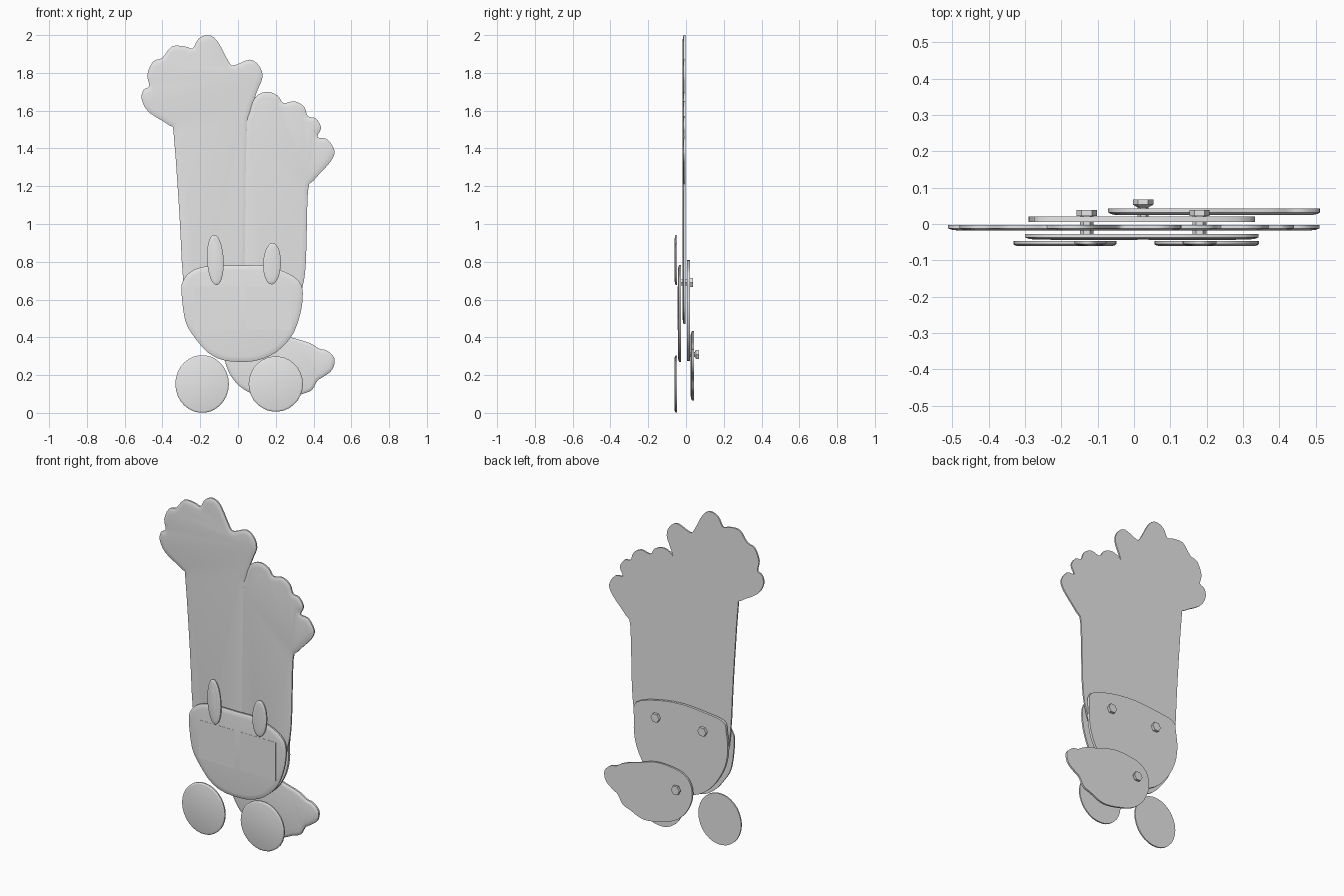
import bpy
import bmesh
import math
from mathutils import Vector

default_cube = bpy.data.objects.get("Cube")
if default_cube:
    bpy.data.objects.remove(default_cube, do_unlink=True)

grey = bpy.data.materials.new("plain light grey")
grey.use_nodes = True
grey.diffuse_color = (0.8, 0.8, 0.8, 1)
grey.node_tree.nodes["Principled BSDF"].inputs["Base Color"].default_value = grey.diffuse_color


def finish(bm, name, angle=40):
    """Turn a bmesh into a shaded object."""
    bmesh.ops.recalc_face_normals(bm, faces=bm.faces)
    mesh = bpy.data.meshes.new(name)
    bm.to_mesh(mesh)
    bm.free()
    mesh.materials.append(grey)
    obj = bpy.data.objects.new(name, mesh)
    bpy.context.collection.objects.link(obj)
    bpy.ops.object.select_all(action='DESELECT')
    obj.select_set(True)
    bpy.context.view_layer.objects.active = obj
    bpy.ops.object.shade_smooth_by_angle(angle=math.radians(angle))
    return obj


def smooth_outline(points, steps):
    """Closed rounded curve through points given in hundredths (x, z)."""
    pts = [Vector(p) / 100 for p in points]
    count = len(pts)
    result = []
    for i in range(count):
        a, b, c, d = (pts[(i + k) % count] for k in (-1, 0, 1, 2))
        for s in range(steps):
            t = s / steps
            result.append((2 * b + (c - a) * t + (2 * a - 5 * b + 4 * c - d) * t ** 2
                           + (3 * b - a - 3 * c + d) * t ** 3) / 2)
    return result


def plate(name, points, front, back, rim=0.0, steps=3):
    """Flat-backed plate with an optional rounded rim on its front."""
    outline = smooth_outline(points, steps) if steps > 1 else [Vector(p) / 100 for p in points]
    bm = bmesh.new()
    depth = back - front
    wall = front + depth * 0.4 if rim else front
    rear = [bm.verts.new((p.x, back, p.y)) for p in outline]
    fore = [bm.verts.new((p.x, wall, p.y)) for p in outline]
    bm.faces.new(rear)
    cap = bm.faces.new(fore)
    for i in range(len(outline)):
        j = (i + 1) % len(outline)
        bm.faces.new((rear[i], rear[j], fore[j], fore[i]))
    bmesh.ops.recalc_face_normals(bm, faces=bm.faces)
    if rim:
        for width, level in ((rim * 0.35, 0.15), (rim * 0.65, 0.0)):
            bmesh.ops.inset_region(bm, faces=[cap], thickness=width, use_even_offset=False)
            for v in cap.verts:
                v.co.y = front + depth * level
    return finish(bm, name)


def ellipse(cx, cz, rx, rz, tilt=0.0, sides=10):
    """Outline points of a leaning oval, in hundredths."""
    lean = math.radians(tilt)
    pts = []
    for i in range(sides):
        a = math.tau * i / sides
        u, w = rx * math.cos(a), rz * math.sin(a)
        pts.append((cx + u * math.cos(lean) + w * math.sin(lean),
                    cz - u * math.sin(lean) + w * math.cos(lean)))
    return pts


def bolt(name, x, z, rings):
    """Six-sided bolt along y from (y, radius) rings."""
    bm = bmesh.new()
    loops = []
    for y, radius in rings:
        loops.append([bm.verts.new((x + radius * math.cos(math.tau * i / 6), y,
                                    z + radius * math.sin(math.tau * i / 6))) for i in range(6)])
    for low, high in zip(loops, loops[1:]):
        for i in range(6):
            j = (i + 1) % 6
            bm.faces.new((low[i], low[j], high[j], high[i]))
    bm.faces.new(loops[0])
    bm.faces.new(loops[-1])
    finish(bm, name, 20)


# Tall raised arms with scalloped hands, side by side in one layer
plate("right_arm", [
    (-13, 47), (-25, 54), (-29, 70), (-31, 105), (-34, 147), (-36, 152), (-47, 159),
    (-51, 166), (-50, 171), (-47, 173), (-48, 179), (-45, 186), (-40, 188), (-35, 194),
    (-28, 194), (-24, 193), (-21, 198), (-16, 200), (-11, 197), (-5, 186), (-2, 184),
    (6, 187), (11, 184), (13, 178), (10, 170), (6, 158), (5, 147), (4, 78), (0, 54)],
    -0.018, -0.003, 0.028)
plate("left_arm", [
    (18, 47), (7, 54), (3, 78), (4, 147), (6, 159), (9, 167), (15, 170), (21, 168),
    (24, 164), (30, 165), (35, 162), (37, 157), (41, 156), (44, 151), (42, 146),
    (47, 145), (51, 139), (49, 133), (40, 123), (37, 117), (36, 81), (34, 66), (29, 53)],
    -0.018, -0.003, 0.028)

# Front and rear body shells
plate("front_body", [
    (-30, 65), (-29, 70), (-26, 74), (-20, 77), (-10, 78), (2, 78), (14, 78), (24, 75),
    (31, 71), (34, 66), (34, 58), (32, 49), (28, 40), (20, 32), (11, 28), (2, 27),
    (-8, 28), (-16, 32), (-23, 40), (-28, 49)], -0.043, -0.027, 0.028)
plate("rear_body", [
    (-29, 62), (-28, 72), (-26, 78), (-14, 80), (2, 81), (18, 79), (32, 74), (33, 64),
    (33, 56), (31, 47), (26, 38), (18, 31), (8, 28), (-3, 28), (-13, 32), (-21, 40),
    (-27, 51)], 0.005, 0.02)

# Thin square panels on the body front
for name, x in (("right_panel", -23), ("left_panel", 4)):
    plate(name, [(x, 44), (x + 24, 44), (x + 24, 67), (x, 67)], -0.044, -0.042, steps=1)

# Upright eyes and round feet on the front layer
plate("right_eye", ellipse(-12, 81, 4.4, 13.4, -3), -0.06, -0.047, 0.02)
plate("left_eye", ellipse(18, 79, 4.7, 11, 2), -0.06, -0.047, 0.02)
plate("right_foot", ellipse(-19, 15.3, 14.2, 15.3), -0.06, -0.047, 0.01)
plate("left_foot", ellipse(20, 15.3, 14.4, 14.7), -0.06, -0.047, 0.01)

# Swinging tail behind the body
plate("tail", [
    (-7, 28), (-6, 36), (-1, 41), (8, 43), (18, 43), (28, 40), (38, 37), (43, 34),
    (47, 33), (51, 29), (50, 23), (45, 19), (42, 17), (39, 12), (34, 10), (27, 7),
    (20, 7), (8, 10), (1, 14), (-4, 20)], 0.025, 0.043, 0.02)

# Hexagonal pivots holding the layers together
for name, x in (("right_bolt", -0.13), ("left_bolt", 0.18)):
    bolt(name, x, 0.69, [(-0.03, 0.019), (0.022, 0.019), (0.022, 0.028), (0.038, 0.028)])
bolt("tail_bolt", 0.025, 0.31,
     [(0.01, 0.015), (0.046, 0.015), (0.053, 0.028), (0.068, 0.028)])
